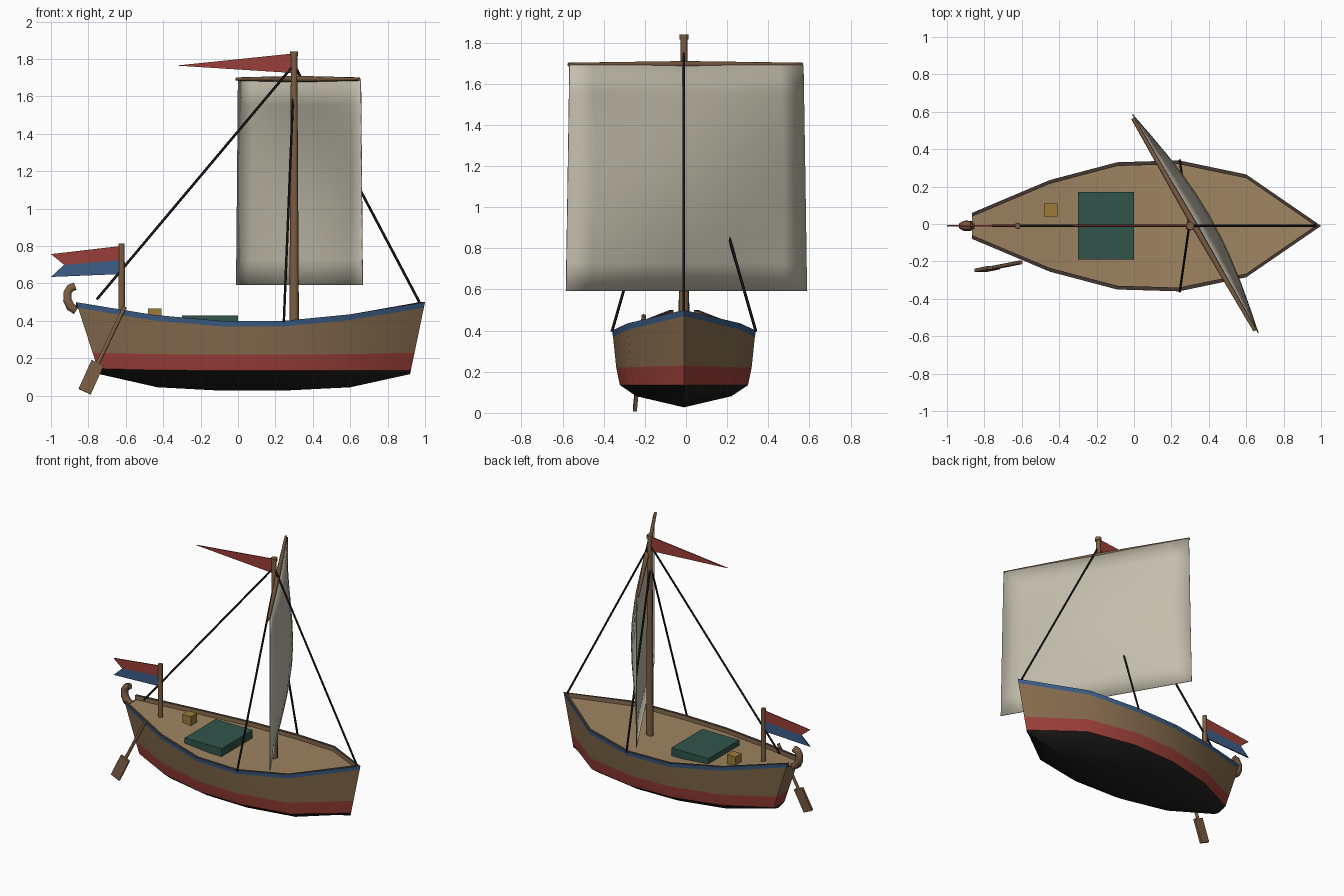
import bpy, bmesh
from math import sin, pi, radians
from mathutils import Vector

if "Cube" in bpy.data.objects:
    bpy.data.objects.remove(bpy.data.objects["Cube"])

CY = -0.01  # centre line of the boat


def mat(name, rgb):
    m = bpy.data.materials.new(name)
    m.diffuse_color = (*rgb, 1)
    m.use_nodes = True
    m.node_tree.nodes["Principled BSDF"].inputs["Base Color"].default_value = m.diffuse_color
    return m


WOOD = mat("wood", (0.24, 0.15, 0.075))
SPAR = mat("spar_wood", (0.20, 0.11, 0.055))
DECK = mat("deck_wood", (0.34, 0.23, 0.12))
RIM = mat("rim_wood", (0.06, 0.04, 0.03))
RED = mat("red", (0.33, 0.05, 0.04))
BLUE = mat("blue", (0.045, 0.11, 0.24))
BLACK = mat("black", (0.015, 0.014, 0.013))
GREEN = mat("green", (0.03, 0.09, 0.07))
YELLOW = mat("yellow", (0.33, 0.20, 0.04))
CANVAS = mat("canvas", (0.55, 0.52, 0.42))


def finish(name, bm, mats, smooth=None):
    bmesh.ops.remove_doubles(bm, verts=bm.verts, dist=1e-4)
    bmesh.ops.recalc_face_normals(bm, faces=bm.faces)
    me = bpy.data.meshes.new(name)
    bm.to_mesh(me)
    bm.free()
    ob = bpy.data.objects.new(name, me)
    bpy.context.collection.objects.link(ob)
    for m in mats:
        me.materials.append(m)
    if smooth:
        bpy.ops.object.select_all(action='DESELECT')
        ob.select_set(True)
        bpy.context.view_layer.objects.active = ob
        bpy.ops.object.shade_smooth_by_angle(angle=radians(smooth))
    return ob


def rod(name, a, b, r1, r2, m, sides=8):
    a, b = Vector(a), Vector(b)
    bm = bmesh.new()
    bmesh.ops.create_cone(bm, cap_ends=True, segments=sides, radius1=r1, radius2=r2, depth=(b - a).length)
    ob = finish(name, bm, [m], 50)
    ob.location = (a + b) / 2
    ob.rotation_euler = (b - a).to_track_quat('Z', 'Y').to_euler()
    return ob


def box(name, lo, hi, m):
    lo, hi = Vector(lo), Vector(hi)
    bm = bmesh.new()
    bmesh.ops.create_cube(bm, size=1)
    bmesh.ops.scale(bm, vec=hi - lo, verts=bm.verts)
    ob = finish(name, bm, [m])
    ob.location = (lo + hi) / 2
    return ob


def cloth(name, pts, m):
    # thin pennant shape drawn in x, z
    bm = bmesh.new()
    f = bm.faces.new([bm.verts.new((x, CY - 0.004, z)) for x, z in pts])
    ext = bmesh.ops.extrude_face_region(bm, geom=[f])
    for v in ext["geom"]:
        if isinstance(v, bmesh.types.BMVert):
            v.co.y += 0.008
    return finish(name, bm, [m])


# Hull: lofted sections (x top, x keel, half width, sheer z, keel z, red low z, red high z)
stations = [(-0.865, -0.74, 0.07, 0.50, 0.115, 0.145, 0.23),
            (-0.45, -0.43, 0.245, 0.432, 0.045, 0.137, 0.222),
            (-0.09, -0.09, 0.34, 0.40, 0.027, 0.135, 0.22),
            (0.24, 0.24, 0.35, 0.40, 0.027, 0.135, 0.22),
            (0.60, 0.60, 0.275, 0.435, 0.045, 0.135, 0.222),
            (1.0, 0.92, 0.0, 0.50, 0.115, 0.135, 0.23)]


def section(xt, xk, w, zt, zk, r0, r1):
    wi, xi = max(w - 0.02, 0), (xt if w else xt - 0.03)
    lv = [(0, zk), (0.66, zk + 0.5 * (r0 - zk)), (0.89, r0), (0.94, r1), (0.985, zt - 0.03), (1, zt)]
    pts = [(xk + (xt - xk) * (z - zk) / (zt - zk), w * f, z) for f, z in lv]
    return pts + [(xi, wi, zt), (xi, wi, zt - 0.03)]


secs = [section(*s) for s in stations]
strip = [BLACK, BLACK, RED, WOOD, BLUE, RIM, WOOD]
hull_mats = [BLACK, RED, WOOD, BLUE, RIM, DECK]
bm = bmesh.new()


def face(pts, m):
    uniq = [p for i, p in enumerate(pts) if p not in pts[:i]]
    if len(uniq) > 2:
        f = bm.faces.new([bm.verts.new((x, y + CY, z)) for x, y, z in uniq])
        f.material_index = hull_mats.index(m)


def mirror(p):
    return (p[0], -p[1] if p[1] else 0, p[2])


for a, b in zip(secs, secs[1:]):
    for i, m in enumerate(strip):
        quad = [a[i], b[i], b[i + 1], a[i + 1]]
        face(quad, m)
        face([mirror(p) for p in quad], m)
    face([a[7], b[7], mirror(b[7]), mirror(a[7])], DECK)
# transom
s = secs[0]
for i in range(4):
    face([s[i], s[i + 1], mirror(s[i + 1]), mirror(s[i])], strip[i])
face(s[4:8], BLUE)
face([mirror(p) for p in s[4:8]], BLUE)
finish("hull", bm, hull_mats, 30)

# Curled stern ornament
cu = bpy.data.curves.new("stern_scroll", 'CURVE')
cu.dimensions = '3D'
cu.bevel_depth = 0.028
cu.bevel_resolution = 1
cu.use_fill_caps = True
sp = cu.splines.new('POLY')
path = [(-0.865, 0.455, 0.9), (-0.895, 0.475, 1), (-0.912, 0.51, 0.95), (-0.912, 0.55, 0.9),
        (-0.897, 0.575, 0.9), (-0.87, 0.585, 0.85)]
sp.points.add(len(path) - 1)
for p, (x, z, r) in zip(sp.points, path):
    p.co = (x, CY, z, 1)
    p.radius = r
scroll = bpy.data.objects.new("stern_scroll", cu)
cu.materials.append(SPAR)
bpy.context.collection.objects.link(scroll)

# Deck items
box("hatch", (-0.30, -0.19, 0.36), (0, 0.17, 0.428), GREEN)
box("crate", (-0.48, 0.04, 0.395), (-0.41, 0.11, 0.465), YELLOW)

# Steering oar
rod("oar_shaft", (-0.605, -0.205, 0.475), (-0.76, -0.235, 0.15), 0.011, 0.011, SPAR)
a, b = Vector((-0.75, -0.233, 0.176)), Vector((-0.82, -0.248, 0.022))
blade = box("oar_blade", (-0.036, -0.009, -(b - a).length / 2), (0.036, 0.009, (b - a).length / 2), SPAR)
blade.location = (a + b) / 2
blade.rotation_euler = (a - b).to_track_quat('Z', 'Y').to_euler()
blade.rotation_euler = (radians(-5), radians(24.4), 0)

# Mast, yard and rigging
rod("mast", (0.30, CY, 0.36), (0.30, CY, 1.82), 0.026, 0.017, SPAR)
rod("mast_cap", (0.30, CY, 1.815), (0.30, CY, 1.84), 0.022, 0.022, SPAR)
mid, tip = Vector((0.32, -0.003, 1.693)), Vector((0.327, -0.568, 0))
for n, sgn in (("yard_port", -1), ("yard_starboard", 1)):
    rod(n, mid, mid + tip * sgn, 0.017, 0.009, SPAR)
head = (0.30, CY, 1.77)
rod("forestay", head, (0.97, CY, 0.50), 0.007, 0.007, BLACK, 6)
rod("backstay", head, (-0.755, CY, 0.515), 0.007, 0.007, BLACK, 6)
for n, sgn in (("shroud_port", 1), ("shroud_starboard", -1)):
    rod(n, (0.295, CY, 1.62), (0.245, CY + sgn * 0.35, 0.395), 0.007, 0.007, BLACK, 6)

# Bellied square sail
bm = bmesh.new()
N, M = 10, 8
normal = Vector((0.868, 0.497, 0))
grid = []
for j in range(M + 1):
    v = j / M
    row = []
    for i in range(N + 1):
        u = i / N
        p = mid + tip * (2 * u - 1) * (1.03 - 0.03 * v)
        p += normal * (0.01 + 0.085 * sin(pi * u) * sin(pi * v))
        p.z = 0.592 + 1.098 * v
        row.append(bm.verts.new(p))
    grid.append(row)
for j in range(M):
    for i in range(N):
        bm.faces.new((grid[j][i], grid[j][i + 1], grid[j + 1][i + 1], grid[j + 1][i]))
sail = finish("sail", bm, [CANVAS], 40)
sol = sail.modifiers.new("thickness", 'SOLIDIFY')
sol.thickness = 0.006
sol.offset = 0

# Pennant, flagpole and swallowtail flag
cloth("pennant", [(0.30, 1.83), (0.30, 1.725), (-0.33, 1.765)], RED)
rod("flagpole", (-0.622, CY, 0.42), (-0.622, CY, 0.815), 0.018, 0.016, SPAR)
cloth("flag_upper", [(-0.63, 0.80), (-1.0, 0.757), (-0.93, 0.70), (-0.63, 0.725)], RED)
cloth("flag_lower", [(-0.63, 0.725), (-0.93, 0.70), (-1.0, 0.635), (-0.63, 0.65)], BLUE)
